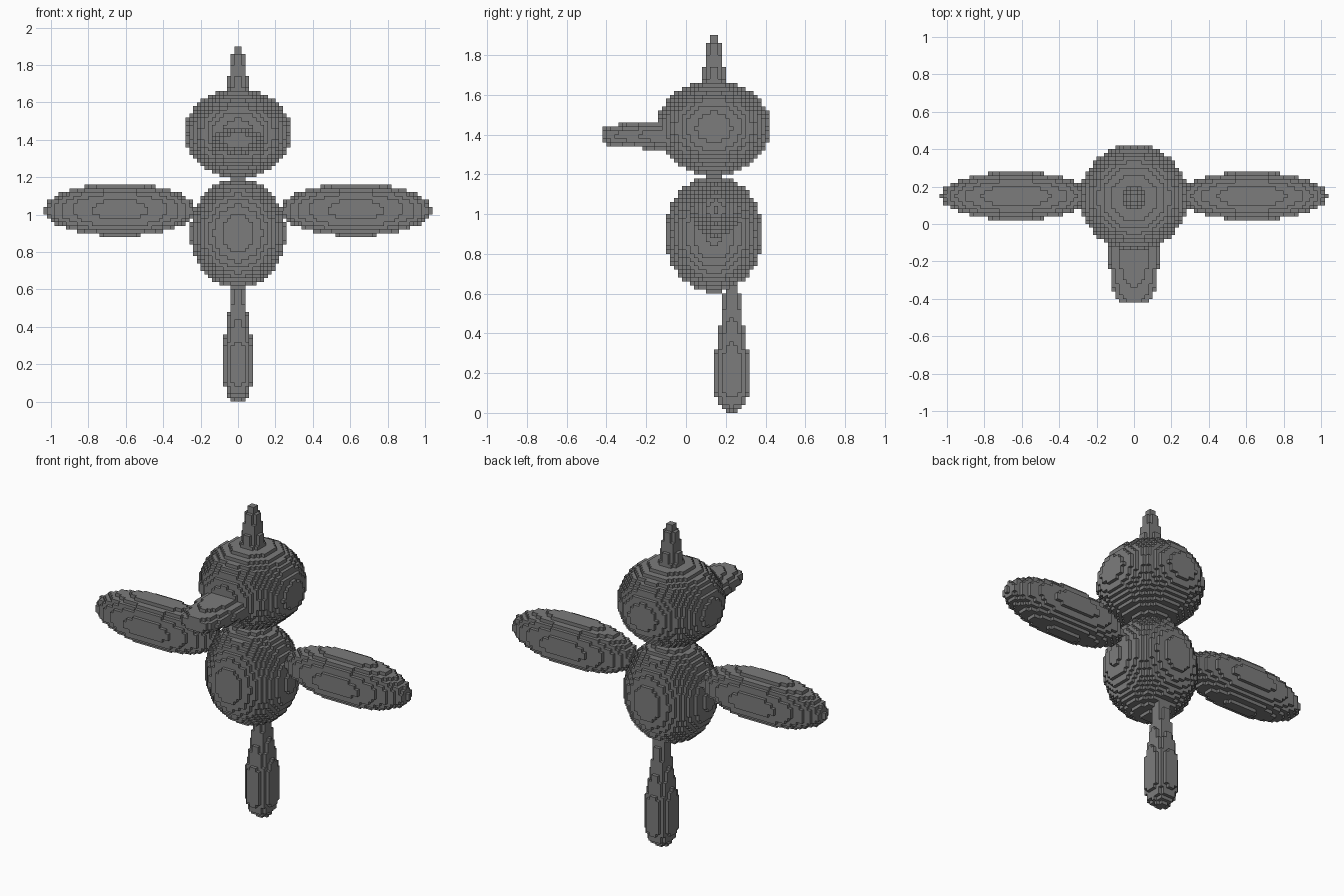
import bpy
import bmesh
import math
from mathutils import Vector

cube = bpy.data.objects.get("Cube")
if cube:
    bpy.data.objects.remove(cube, do_unlink=True)

VOXEL = 0.02
STEPS = [(1, 0, 0), (-1, 0, 0), (0, 1, 0), (0, -1, 0), (0, 0, 1), (0, 0, -1)]

grey = bpy.data.materials.new("Stone grey")
grey.use_nodes = True
COLOUR = (0.2, 0.2, 0.2, 1)
grey.diffuse_color = COLOUR
grey.node_tree.nodes["Principled BSDF"].inputs["Base Color"].default_value = COLOUR

owner = {}   # voxel cell -> part name


def fill(name, low, high, inside):
    """Claim every free cell in the box whose centre lies inside the shape."""
    lo = [math.floor(v / VOXEL) for v in low]
    hi = [math.ceil(v / VOXEL) for v in high]
    for i in range(lo[0], hi[0]):
        for j in range(lo[1], hi[1]):
            for k in range(lo[2], hi[2]):
                p = Vector((i + 0.5, j + 0.5, k + 0.5)) * VOXEL
                if inside(p):
                    owner.setdefault((i, j, k), name)


def ellipsoid(name, centre, radii):
    c, r = Vector(centre), Vector(radii)
    fill(name, c - r, c + r,
         lambda p: sum(((p[a] - c[a]) / r[a]) ** 2 for a in range(3)) <= 1)


def spindle(name, axis, centre, stations):
    """Round shape along an axis; stations are (position, radius, radius)."""
    u, v = [a for a in range(3) if a != axis]
    c = Vector(centre)

    def inside(p):
        t = p[axis]
        for (t0, a0, b0), (t1, a1, b1) in zip(stations, stations[1:]):
            if t0 <= t <= t1:
                f = (t - t0) / (t1 - t0)
                a, b = a0 + (a1 - a0) * f, b0 + (b1 - b0) * f
                return ((p[u] - c[u]) / a) ** 2 + ((p[v] - c[v]) / b) ** 2 <= 1
        return False

    reach = Vector((0.2, 0.2, 0.2))
    low, high = c - reach, c + reach
    low[axis], high[axis] = stations[0][0], stations[-1][0]
    fill(name, low, high, inside)


def build(name):
    """Make a mesh of the exposed faces of one part's cells."""
    bm = bmesh.new()
    verts = {}
    for cell, part in owner.items():
        if part != name:
            continue
        for step in STEPS:
            if tuple(a + b for a, b in zip(cell, step)) in owner:
                continue
            axis = next(a for a in range(3) if step[a])
            u, v = (axis + 1) % 3, (axis + 2) % 3
            ring = []
            for du, dv in ((0, 0), (1, 0), (1, 1), (0, 1)):
                corner = list(cell)
                corner[axis] += step[axis] > 0
                corner[u] += du
                corner[v] += dv
                key = tuple(corner)
                if key not in verts:
                    verts[key] = bm.verts.new(Vector(key) * VOXEL)
                ring.append(verts[key])
            bm.faces.new(ring if step[axis] > 0 else ring[::-1])
    mesh = bpy.data.meshes.new(name)
    bm.to_mesh(mesh)
    bm.free()
    mesh.materials.append(grey)
    bpy.context.collection.objects.link(bpy.data.objects.new(name, mesh))


# Body, head and the thin neck joining them
ellipsoid("body", (0, 0.14, 0.9), (0.255, 0.245, 0.295))
ellipsoid("head", (0, 0.14, 1.435), (0.285, 0.285, 0.24))
spindle("neck", 2, (0, 0.14, 0), [(1.14, 0.05, 0.05), (1.24, 0.05, 0.05)])

# Wings
for side, x in (("left", 0.63), ("right", -0.63)):
    ellipsoid(side + "_wing", (x, 0.15, 1.025), (0.405, 0.13, 0.14))

# Beak, wide and flat, tapering to the front
spindle("beak", 1, (0, 0, 1.395),
        [(-0.42, 0.08, 0.035), (-0.38, 0.105, 0.05), (-0.3, 0.12, 0.06),
         (-0.16, 0.145, 0.07), (-0.06, 0.145, 0.07)])

# Spike on top of the head
spindle("head_spike", 2, (0, 0.14, 0),
        [(1.62, 0.075, 0.075), (1.7, 0.055, 0.055),
         (1.8, 0.042, 0.042), (1.9, 0.025, 0.025)])

# Single club-shaped leg
spindle("leg", 2, (0, 0.23, 0),
        [(0, 0.025, 0.03), (0.04, 0.06, 0.065), (0.1, 0.08, 0.09),
         (0.28, 0.08, 0.09), (0.36, 0.07, 0.075), (0.48, 0.05, 0.055),
         (0.66, 0.035, 0.035)])

for part in sorted(set(owner.values())):
    build(part)
